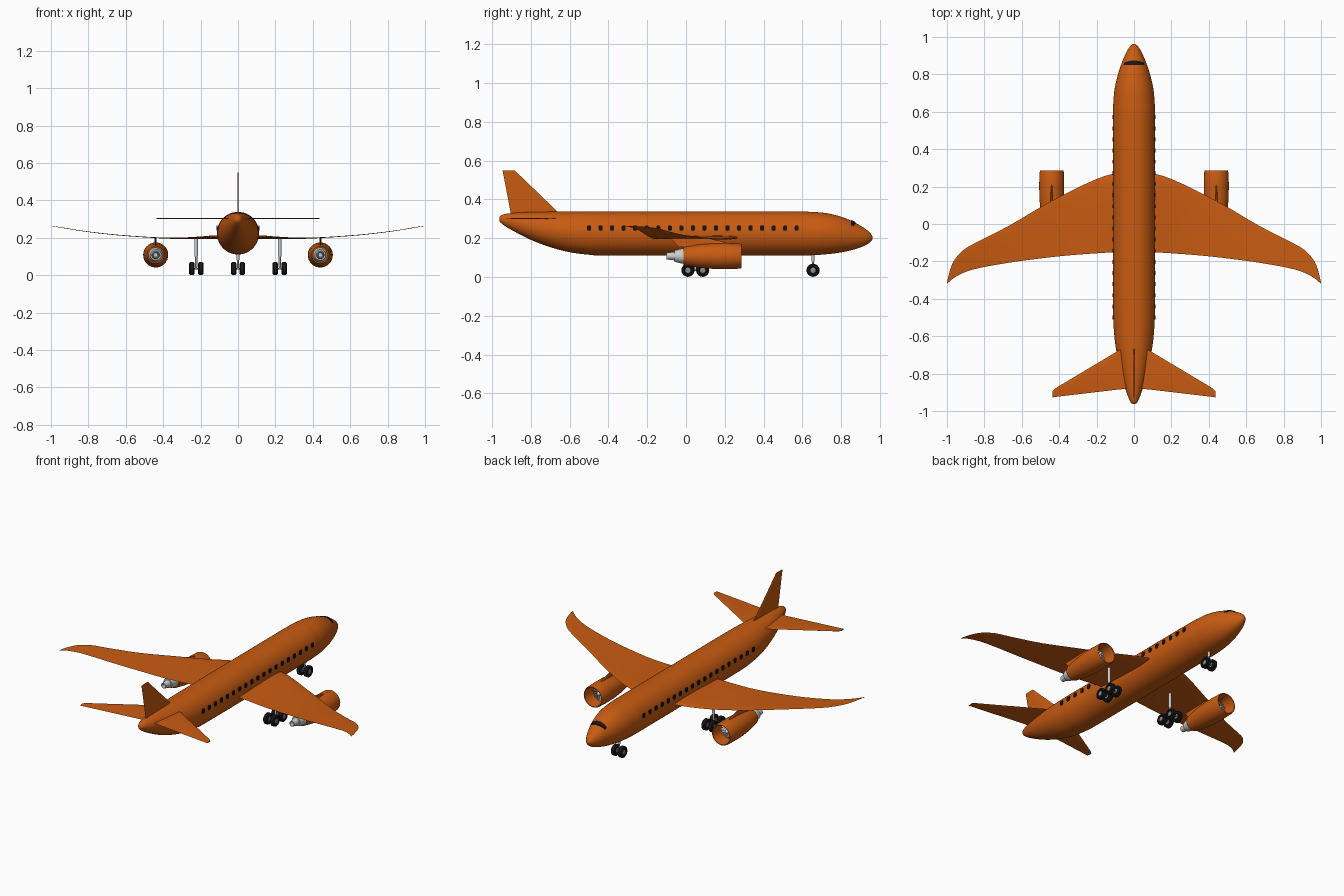
import bpy, bmesh, math
from math import sin, cos, pi
from mathutils import Vector

if "Cube" in bpy.data.objects:
    bpy.data.objects.remove(bpy.data.objects["Cube"])


def material(name, rgb):
    m = bpy.data.materials.new(name)
    m.use_nodes = True
    m.diffuse_color = (*rgb, 1)
    m.node_tree.nodes["Principled BSDF"].inputs["Base Color"].default_value = (*rgb, 1)
    return m


ORANGE = material("burnt orange paint", (0.58, 0.105, 0.006))
BLACK = material("black rubber and glass", (0.008, 0.008, 0.008))
SILVER = material("light metal", (0.6, 0.6, 0.6))
STEEL = material("fan steel", (0.25, 0.26, 0.27))


def finish(name, bm, mat, mirror=False, angle=35):
    bmesh.ops.remove_doubles(bm, verts=bm.verts, dist=1e-5)
    bmesh.ops.recalc_face_normals(bm, faces=bm.faces)
    mesh = bpy.data.meshes.new(name)
    bm.to_mesh(mesh)
    bm.free()
    obj = bpy.data.objects.new(name, mesh)
    bpy.context.collection.objects.link(obj)
    mesh.materials.append(mat)
    if mirror:
        obj.modifiers.new("mirror", "MIRROR")
    bpy.ops.object.select_all(action="DESELECT")
    obj.select_set(True)
    bpy.context.view_layer.objects.active = obj
    bpy.ops.object.shade_smooth_by_angle(angle=math.radians(angle))
    return obj


def add_loft(bm, rings, closed=True, caps=True):
    rows = [[bm.verts.new(p) for p in ring] for ring in rings]
    n = len(rows[0])
    for a, b in zip(rows, rows[1:]):
        for i in range(n if closed else n - 1):
            j = (i + 1) % n
            bm.faces.new((a[i], a[j], b[j], b[i]))
    if caps:
        bm.faces.new(rows[0])
        bm.faces.new(rows[-1])


def add_lathe(bm, profile, centre, axis, n=32, caps=True):
    # profile: (position along axis, radius)
    rings = []
    for t, r in profile:
        ring = []
        for k in range(n):
            u, v = r * cos(2 * pi * k / n), r * sin(2 * pi * k / n)
            p = {"x": (t, u, v), "y": (u, t, v), "z": (u, v, t)}[axis]
            ring.append(Vector(centre) + Vector(p))
        rings.append(ring)
    add_loft(bm, rings, caps=caps)


def lathe(name, profile, centre, axis, mat, mirror=False, n=32, caps=True):
    bm = bmesh.new()
    add_lathe(bm, profile, centre, axis, n, caps)
    return finish(name, bm, mat, mirror)


def add_box(bm, centre, size):
    r = bmesh.ops.create_cube(bm, size=1)
    bmesh.ops.scale(bm, vec=size, verts=r["verts"])
    bmesh.ops.translate(bm, vec=centre, verts=r["verts"])
    return r["verts"]


def spline(stations, steps):
    # Catmull-Rom resampling of station tuples
    pts = [Vector(s) for s in stations]
    pts = [pts[0]] + pts + [pts[-1]]
    out = []
    for a, b, c, d in zip(pts, pts[1:], pts[2:], pts[3:]):
        for k in range(steps):
            t = k / steps
            out.append(0.5 * (2 * b + (c - a) * t + (2 * a - 5 * b + 4 * c - d) * t**2
                              + (3 * b - a - 3 * c + d) * t**3))
    return out + [pts[-1]]


# Fuselage stations: y, half width, bottom, top
BODY = [(-0.963, 0.006, 0.292, 0.308), (-0.95, 0.02, 0.275, 0.32), (-0.9, 0.04, 0.243, 0.33),
        (-0.8, 0.069, 0.192, 0.335), (-0.7, 0.091, 0.154, 0.337), (-0.6, 0.105, 0.128, 0.338),
        (-0.5, 0.111, 0.115, 0.338), (-0.4, 0.113, 0.111, 0.338), (0.1, 0.113, 0.111, 0.338),
        (0.56, 0.113, 0.111, 0.338), (0.64, 0.111, 0.112, 0.336), (0.72, 0.104, 0.117, 0.33),
        (0.8, 0.086, 0.127, 0.311), (0.87, 0.062, 0.143, 0.281), (0.92, 0.04, 0.161, 0.252),
        (0.95, 0.021, 0.18, 0.227), (0.963, 0.005, 0.198, 0.208)]


def skin(y, ang, lift=0.0):
    for a, b in zip(BODY, BODY[1:]):
        if a[0] <= y <= b[0]:
            t = (y - a[0]) / (b[0] - a[0])
            w, lo, hi = [a[i] + (b[i] - a[i]) * t for i in (1, 2, 3)]
            return ((w + lift) * sin(ang), y, (lo + hi) / 2 + ((hi - lo) / 2 + lift) * cos(ang))


bm = bmesh.new()
add_loft(bm, [[(w * sin(2 * pi * k / 48), y, (lo + hi) / 2 + (hi - lo) / 2 * cos(2 * pi * k / 48))
               for k in range(48)] for y, w, lo, hi in spline(BODY, 4)])
finish("fuselage", bm, ORANGE, angle=50)

# Windscreen: thin curved strip over the nose
bm = bmesh.new()
rows = []
for lift in (0.005, -0.003):
    for j in range(4):
        rows.append([skin(0.851 + j / 3 * (0.012 + 0.011 * cos(s / 10 * pi / 2)), s / 10 * 0.85, lift)
                     for s in range(-10, 11)])
add_loft(bm, rows[:4], closed=False, caps=False)
add_loft(bm, [rows[0], rows[4]], closed=False, caps=False)
add_loft(bm, [rows[3], rows[7]], closed=False, caps=False)
finish("windscreen", bm, BLACK)

# Cabin windows: rounded plates on both sides
bm = bmesh.new()
for i in range(19):
    rings = []
    for x in (0.109, 0.1155):
        ring = []
        for k in range(16):
            c, s = cos(2 * pi * k / 16), sin(2 * pi * k / 16)
            ring.append((x, -0.5 + i * 0.0595 + math.copysign(abs(c) ** 0.5, c) * 0.0105,
                         0.252 + math.copysign(abs(s) ** 0.5, s) * 0.0135))
        rings.append(ring)
    add_loft(bm, rings)
finish("cabin_windows", bm, BLACK, mirror=True)


def foil(lead, trail, thick, n=10):
    # closed airfoil outline as (y, height) pairs
    up = []
    for k in range(n + 1):
        t = (1 - cos(pi * k / n)) / 2
        up.append((lead + (trail - lead) * t, thick * 1.3 * (t**0.5 - t) * 1.54))
    return up + [(y, -h) for y, h in up[-2:0:-1]]


# Main wings: x, leading y, trailing y, z, thickness
WING = [(0.0, 0.275, -0.15, 0.203, 0.022), (0.12, 0.266, -0.152, 0.203, 0.02),
        (0.22, 0.232, -0.158, 0.199, 0.013), (0.35, 0.17, -0.168, 0.197, 0.006),
        (0.5, 0.09, -0.184, 0.204, 0.004), (0.67, -0.01, -0.207, 0.217, 0.0035),
        (0.83, -0.092, -0.236, 0.236, 0.003), (0.91, -0.137, -0.26, 0.249, 0.003),
        (0.965, -0.2, -0.29, 0.258, 0.0025), (0.99, -0.27, -0.311, 0.262, 0.002),
        (1.0, -0.317, -0.321, 0.263, 0.001)]
bm = bmesh.new()
add_loft(bm, [[(x, y, z + h) for y, h in foil(a, b, t)] for x, a, b, z, t in spline(WING, 3)])
finish("main_wings", bm, ORANGE, mirror=True)

# Tailplanes and fin
bm = bmesh.new()
add_loft(bm, [[(x, y, 0.303 + h) for y, h in foil(a, b, 0.005)] for x, a, b in
              [(0.0, -0.63, -0.88), (0.075, -0.672, -0.884), (0.415, -0.875, -0.924), (0.436, -0.893, -0.927)]])
finish("tailplanes", bm, ORANGE, mirror=True)
bm = bmesh.new()
add_loft(bm, [[(h, y, z) for y, h in foil(a, b, 0.005)] for z, a, b in
              [(0.29, -0.61, -0.897), (0.335, -0.66, -0.905), (0.535, -0.868, -0.943), (0.549, -0.882, -0.946)]])
finish("tail_fin", bm, ORANGE)

# Engines: open nacelle, nozzle, fan and pylon
ENG = (0.44, 0, 0.108)
lathe("engine_nacelles", [(-0.012, 0.036), (-0.012, 0.046), (0.06, 0.059), (0.14, 0.066), (0.21, 0.067),
                          (0.275, 0.065), (0.285, 0.062), (0.283, 0.058), (0.26, 0.055), (0.2, 0.05),
                          (0.2, 0.002)], ENG, "y", ORANGE, True)
lathe("engine_nozzles", [(0.0, 0.04), (-0.02, 0.039), (-0.06, 0.029), (-0.06, 0.022), (-0.1, 0.017),
                         (-0.1, 0.013), (-0.075, 0.011), (-0.075, 0.001)], ENG, "y", SILVER, True)
lathe("fan_backplates", [(0.203, 0.05), (0.206, 0.05)], ENG, "y", STEEL, True)
lathe("fan_spinners", [(0.205, 0.015), (0.225, 0.012), (0.24, 0.006), (0.245, 0.001)], ENG, "y", SILVER, True, 20)
bm = bmesh.new()
for k in range(16):
    a = 2 * pi * k / 16
    d, e = Vector((cos(a), 0, sin(a))), Vector((-sin(a), 0, cos(a)))
    quad = [Vector(ENG) + d * r + e * w + Vector((0, y, 0)) for r, w, y in
            ((0.012, -0.002, 0.208), (0.05, -0.005, 0.208), (0.05, 0.005, 0.216), (0.012, 0.002, 0.216))]
    bm.faces.new([bm.verts.new(p) for p in quad])
finish("fan_blades", bm, SILVER, mirror=True)
bm = bmesh.new()
add_loft(bm, [[(0.44 + h, y, z) for y, h in foil(a, b, 0.011)] for z, a, b in
              [(0.155, 0.245, -0.04), (0.18, 0.2, -0.06), (0.2, 0.12, -0.08)]])
finish("engine_pylons", bm, ORANGE, mirror=True)


# Landing gear
def wheels(name, places, mirror):
    for part, mat, prof in (
            ("tyres", BLACK, [(-0.009, 0.016), (-0.014, 0.02), (-0.014, 0.028), (-0.009, 0.034), (0.009, 0.034),
                              (0.014, 0.028), (0.014, 0.02), (0.009, 0.016)]),
            ("hubs", STEEL, [(-0.011, 0.007), (-0.0105, 0.014), (0.0105, 0.014), (0.011, 0.007)])):
        bm = bmesh.new()
        for p in places:
            add_lathe(bm, prof, p, "x", 24)
        finish(name + "_" + part, bm, mat, mirror)


MX, MY = 0.223, (0.01, 0.086)
wheels("main_gear", [(MX + dx, y, 0.035) for dx in (-0.024, 0.024) for y in MY], True)
wheels("nose_gear", [(0.023, 0.655, 0.035)], True)
lathe("main_gear_struts", [(0.04, 0.006), (0.1, 0.006), (0.1, 0.009), (0.2, 0.009)],
      (MX, 0.048, 0), "z", SILVER, True, 16)
lathe("nose_gear_strut", [(0.035, 0.005), (0.08, 0.005), (0.08, 0.008), (0.13, 0.008)],
      (0, 0.655, 0), "z", SILVER, False, 16)
bm = bmesh.new()
add_box(bm, (MX, 0.048, 0.037), (0.01, 0.085, 0.01))
for y in MY:
    add_box(bm, (MX, y, 0.035), (0.04, 0.008, 0.008))
finish("main_gear_bogies", bm, STEEL, mirror=True)
bm = bmesh.new()
add_box(bm, (0, 0.655, 0.035), (0.04, 0.008, 0.008))
finish("nose_gear_axle", bm, STEEL)
